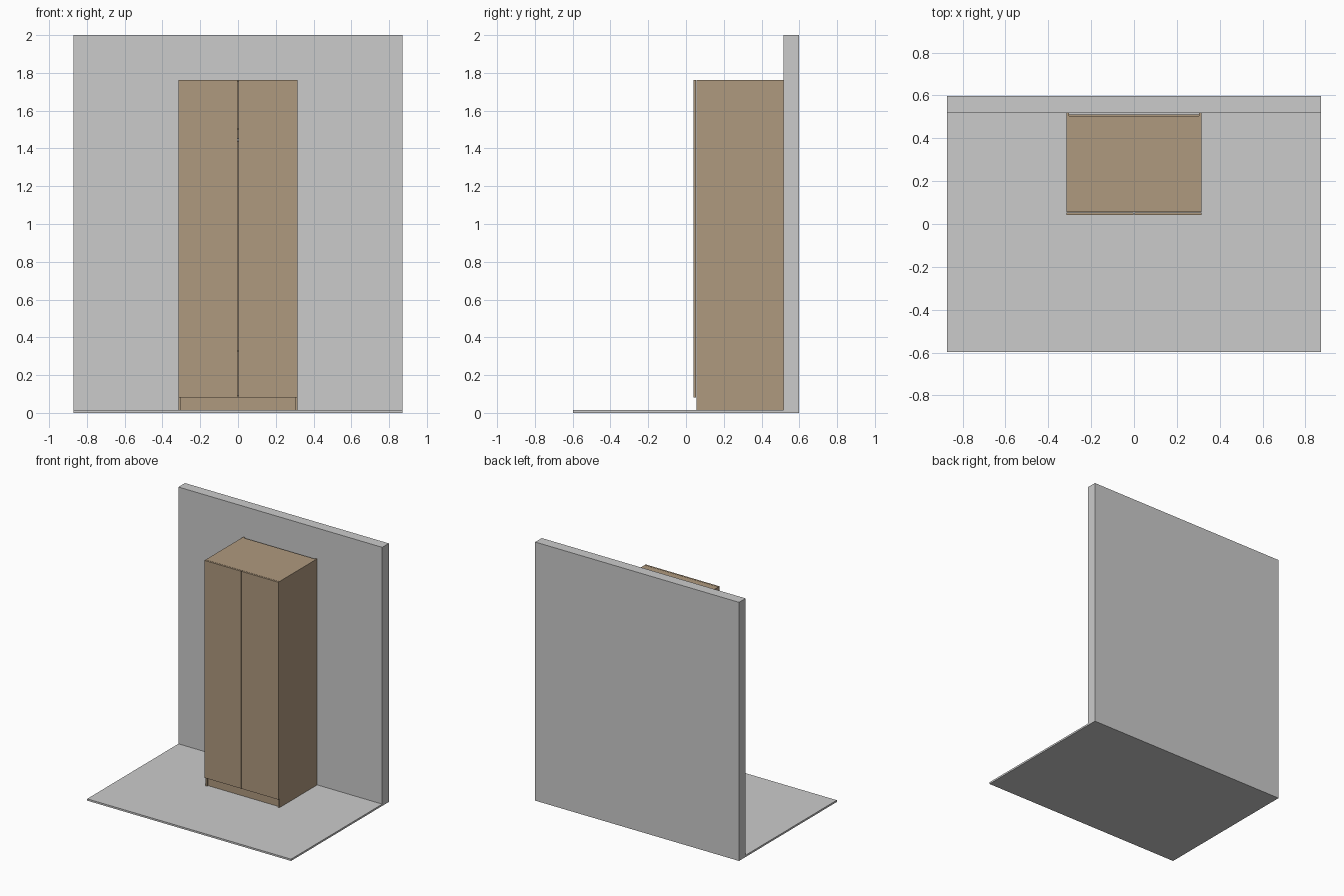
import bpy
import math

if "Cube" in bpy.data.objects:
    bpy.data.objects.remove(bpy.data.objects["Cube"])

wood = bpy.data.materials.new("wood")
wood.diffuse_color = (0.43, 0.32, 0.21, 1)
wood.use_nodes = True
wood.node_tree.nodes["Principled BSDF"].inputs["Base Color"].default_value = wood.diffuse_color


def box(name, x, y, z, mat=wood):
    """Box from (min, max) ranges on each axis."""
    bpy.ops.mesh.primitive_cube_add(size=1)
    ob = bpy.context.object
    ob.name = name
    ob.location = [(a + b) / 2 for a, b in (x, y, z)]
    ob.scale = [b - a for a, b in (x, y, z)]
    bpy.ops.object.transform_apply(location=False, rotation=False, scale=True)
    if mat:
        ob.data.materials.append(mat)
    return ob


W, T = 0.316, 0.012           # cabinet half width, board thickness
FRONT, BACK = 0.055, 0.517    # carcass depth range
FLOOR, TOP = 0.014, 1.763
IN = (-W + T, W - T)

# Room
box("floor", (-0.872, 0.872), (-0.597, 0.597), (0, FLOOR), None)
box("wall", (-0.872, 0.872), (BACK, 0.597), (FLOOR, 2.0), None)

# Sides and doors, one pair per side
for s, side in ((-1, "left"), (1, "right")):
    box(side + "_panel", sorted((s * W, s * (W - T))), (FRONT, BACK), (FLOOR, TOP))
    box(side + "_door", sorted((s * 0.003, s * W)), (0.041, 0.053), (0.082, TOP))

# Carcass boards
box("top_panel", IN, (FRONT, 0.505), (TOP - T, TOP))
box("bottom_panel", IN, (FRONT, 0.505), (0.082, 0.082 + T))
box("back_panel", IN, (0.505, 0.512), (FLOOR, TOP - 0.008))
box("plinth", IN, (0.068, 0.068 + T), (FLOOR, 0.082))

# Interior shelves and hanging rail
box("upper_shelf", IN, (0.07, 0.505), (1.497, 1.509))
box("lower_shelf", IN, (0.07, 0.505), (0.322, 0.334))
bpy.ops.mesh.primitive_cylinder_add(vertices=24, radius=0.009, depth=2 * (W - T),
                                    location=(0, 0.28, 1.445), rotation=(0, math.pi / 2, 0))
rail = bpy.context.object
rail.name = "hanging_rail"
bpy.ops.object.shade_smooth_by_angle()
